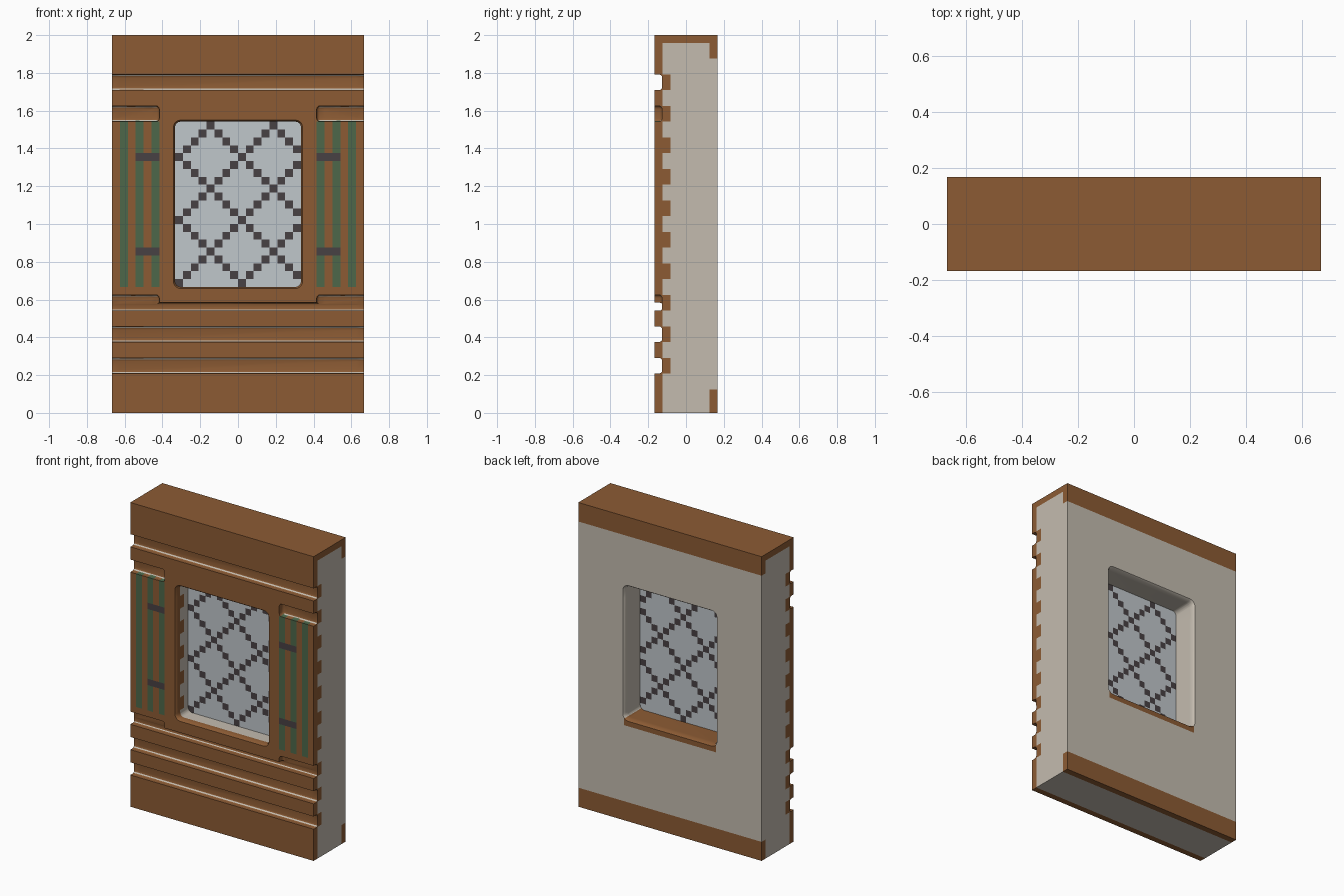
import bpy, bmesh
from math import floor, sin, cos, pi
from mathutils import Matrix, Vector

if "Cube" in bpy.data.objects:
    bpy.data.objects.remove(bpy.data.objects["Cube"])

# Work in small units: x -16..16, y 0 (front)..8 (back), z 0..48
UNIT = 1 / 24
WIDE, DEEP, TALL = 16, 8, 48
WIN_X, WIN_LOW, WIN_TOP = 8, 16, 37


def material(name, rgb):
    mat = bpy.data.materials.new(name)
    mat.use_nodes = True
    mat.diffuse_color = (*rgb, 1)
    mat.node_tree.nodes["Principled BSDF"].inputs["Base Color"].default_value = (*rgb, 1)
    return mat


PALETTE = [
    material("brown_wood", (0.262, 0.105, 0.034)),
    material("cream_plaster", (0.55, 0.5, 0.43)),
    material("green_paint", (0.074, 0.136, 0.068)),
    material("dark_iron", (0.064, 0.053, 0.056)),
    material("pale_glass", (0.53, 0.57, 0.6)),
]
BROWN, CREAM, GREEN, IRON, GLASS = range(5)


def new_object(name, bm):
    bmesh.ops.recalc_face_normals(bm, faces=bm.faces)
    mesh = bpy.data.meshes.new(name)
    bm.to_mesh(mesh)
    bm.free()
    obj = bpy.data.objects.new(name, mesh)
    bpy.context.collection.objects.link(obj)
    return obj


def box(name, x, y, z, round_by=0):
    bm = bmesh.new()
    bmesh.ops.create_cube(bm, size=1)
    for v in bm.verts:
        v.co = Vector([(r[0] + r[1]) / 2 + c * (r[1] - r[0]) for c, r in zip(v.co, (x, y, z))])
    if round_by:
        bmesh.ops.bevel(bm, geom=bm.edges[:], offset=round_by, segments=3,
                        profile=0.5, affect='EDGES')
    return new_object(name, bm)


def opening_cutter():
    """Rounded window hole whose lips flare at both faces of the wall."""
    bm = bmesh.new()
    mid = (WIN_LOW + WIN_TOP) / 2
    half = (WIN_TOP - WIN_LOW) / 2
    rings = []
    for y, grow in ((-0.2, 0.35), (0.3, 0), (DEEP - 0.3, 0), (DEEP + 0.2, 0.35)):
        radius = 0.7 + grow
        ring = []
        for i in range(4):
            for step in range(5):
                a = (i + step / 4) * pi / 2
                sx = 1 if i in (0, 3) else -1
                sz = 1 if i < 2 else -1
                ring.append(bm.verts.new((sx * (WIN_X - 0.7) + radius * cos(a), y,
                                          mid + sz * (half - 0.7) + radius * sin(a))))
        rings.append(ring)
    for a, b in zip(rings, rings[1:]):
        for i in range(len(a)):
            j = (i + 1) % len(a)
            bm.faces.new((a[i], a[j], b[j], b[i]))
    bm.faces.new(rings[0])
    bm.faces.new(rings[-1])
    return new_object("opening_cutter", bm)


def cut(target, cutter):
    cutter.hide_render = True
    mod = target.modifiers.new("cut", 'BOOLEAN')
    mod.operation = 'DIFFERENCE'
    mod.solver = 'EXACT'
    mod.object = cutter
    select(target)
    bpy.ops.object.modifier_apply(modifier=mod.name)
    bpy.data.objects.remove(cutter)


def select(obj):
    bpy.ops.object.select_all(action='DESELECT')
    obj.select_set(True)
    bpy.context.view_layer.objects.active = obj


def paint(obj, planes, rule):
    """Slice along the colour borders, colour each face by rule, scale to size."""
    bm = bmesh.new()
    bm.from_mesh(obj.data)
    bmesh.ops.triangulate(bm, faces=bm.faces[:])
    for axis, values in enumerate(planes):
        normal = Vector([float(axis == i) for i in range(3)])
        for value in sorted(values):
            bmesh.ops.bisect_plane(bm, geom=bm.verts[:] + bm.edges[:] + bm.faces[:],
                                   dist=0.0005, plane_co=normal * value, plane_no=normal)
    bm.normal_update()
    for face in bm.faces:
        face.material_index = rule(*(face.calc_center_median() - face.normal * 0.3))
    bm.transform(Matrix.Scale(UNIT, 4) @ Matrix.Translation((0, -DEEP / 2, 0)))
    obj.data.materials.clear()
    for mat in PALETTE:
        obj.data.materials.append(mat)
    bm.to_mesh(obj.data)
    bm.free()
    select(obj)
    bpy.ops.object.shade_smooth_by_angle(angle=0.7)


def wall_colour(x, y, z):
    x = abs(x)
    if y < 1:
        if 10 < x < 13 and floor(z) in (20, 32):
            return IRON                                   # shutter hinges
        if 10 < x < 15 and WIN_LOW < z < WIN_TOP and floor(x) % 2 == 0:
            return GREEN                                  # shutter stripes
        return BROWN
    plank_backing = y < 2 and 5 < z < 43 and (z - 5) % 4 < 2
    back_trim = y > 7 and not 3 < z < 45
    sill = y > 4 and x < WIN_X and 15 < z < WIN_LOW + 0.1
    return BROWN if z > 47 or plank_backing or back_trim or sill else CREAM


def glass_colour(x, y, z):
    x, z = floor(x), floor(z)
    return IRON if (x + z) % 8 == 0 or (x - z) % 8 == 0 else GLASS


# Wall block with plank grooves and window opening
wall = box("wall", (-WIDE, WIDE), (0, DEEP), (0, TALL))
end = WIDE + 2
for low in (5, 9, 41):
    cut(wall, box("groove_cutter", (-end, end), (-2, 0.98), (low, low + 2), 0.4))
cut(wall, box("groove_cutter", (-end, end), (-2, 0.98), (13, 14), 0.3))
for low in (13, 37):
    for span in ((10, end), (-end, -10)):
        cut(wall, box("groove_cutter", span, (-2, 0.95), (low + 0.01, low + 2), 0.4))
cut(wall, opening_cutter())

stripe_edges = [s * v for s in (-1, 1) for v in (WIN_X, *range(10, 16))]
plank_edges = [v + d for v in range(5, 43, 4) for d in (0, 2)]
paint(wall, (stripe_edges, (1, 2, 4, 7),
             {*plank_edges, 3, 45, 47, WIN_LOW, 20, 32, 33}), wall_colour)

# Leaded glass pane
pane = box("window_pane", (-WIN_X, WIN_X), (3, 4), (WIN_LOW, WIN_TOP))
paint(pane, (range(1 - WIN_X, WIN_X), (), range(WIN_LOW + 1, WIN_TOP)), glass_colour)
